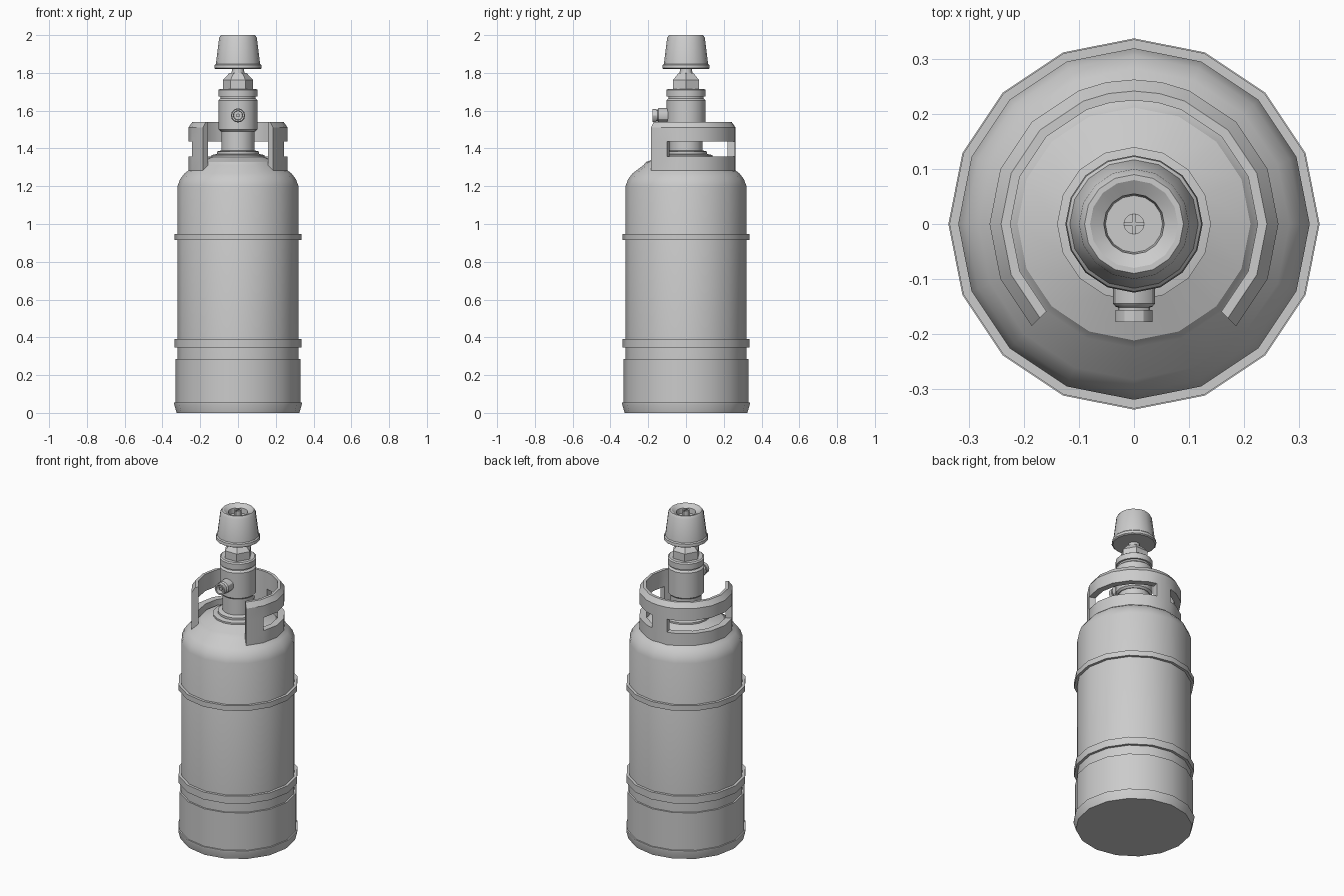
import bpy, bmesh, math
from mathutils import Matrix, Vector

if "Cube" in bpy.data.objects:
    bpy.data.objects.remove(bpy.data.objects["Cube"])


def finish(name, bm, angle=30):
    bmesh.ops.remove_doubles(bm, verts=bm.verts, dist=1e-5)
    bmesh.ops.recalc_face_normals(bm, faces=bm.faces)
    me = bpy.data.meshes.new(name)
    bm.to_mesh(me)
    bm.free()
    ob = bpy.data.objects.new(name, me)
    bpy.context.collection.objects.link(ob)
    bpy.ops.object.select_all(action='DESELECT')
    ob.select_set(True)
    bpy.context.view_layer.objects.active = ob
    bpy.ops.object.shade_smooth_by_angle(angle=math.radians(angle))
    return ob


def lathe(name, profile, sides=16, matrix=None, turn=0):
    """Spin (radius, height) points round z; open ends are capped."""
    bm = bmesh.new()
    rings = []
    for r, z in profile:
        rings.append([bm.verts.new((r * math.cos(turn + 2 * math.pi * i / sides),
                                    r * math.sin(turn + 2 * math.pi * i / sides), z))
                      for i in range(sides)])
    for a, b in zip(rings, rings[1:]):
        for i in range(sides):
            j = (i + 1) % sides
            bm.faces.new((a[i], a[j], b[j], b[i]))
    bm.faces.new(rings[0][::-1])
    bm.faces.new(rings[-1])
    if matrix:
        bmesh.ops.transform(bm, matrix=matrix, verts=bm.verts)
    return finish(name, bm)


# Tank with foot ring and shoulder
lathe("tank", [(0.325, 0), (0.338, 0.045), (0.338, 0.055), (0.33, 0.055), (0.33, 0.285),
               (0.32, 0.285), (0.32, 1.2), (0.307, 1.237), (0.283, 1.268), (0.225, 1.312),
               (0.212, 1.328), (0.14, 1.355), (0.14, 1.365), (0.115, 1.37)])

# Raised bands
for name, z0, z1 in (("lower_band", 0.345, 0.39), ("upper_band", 0.915, 0.947)):
    lathe(name, [(0.318, z0), (0.336, z0), (0.336, z1), (0.318, z1)])

# Neck and valve body
lathe("neck", [(0.112, 1.35), (0.112, 1.383), (0.088, 1.39), (0.088, 1.5)])
lathe("valve_body", [(0.092, 1.49), (0.103, 1.5), (0.103, 1.655), (0.092, 1.665),
                     (0.092, 1.675), (0.103, 1.675), (0.103, 1.71), (0.095, 1.716)])
lathe("packing_nut", [(0.08, 1.71), (0.08, 1.762), (0.045, 1.80)], 6)
lathe("stem", [(0.042, 1.78), (0.032, 1.81), (0.032, 1.83)], 12)

# Hand knob with dished top
lathe("knob", [(0.118, 1.82), (0.125, 1.825), (0.123, 1.842), (0.117, 1.848), (0.1, 1.985),
               (0.09, 2.0), (0.08, 2.0), (0.055, 1.985), (0.052, 1.955)])

# Cross-slotted screw: base plus four quarter blocks
lathe("screw_base", [(0.019, 1.95), (0.019, 1.992)], 12)
bm = bmesh.new()
for k in range(4):
    a = k * math.pi / 2
    c = Vector((math.cos(a + math.pi / 4), math.sin(a + math.pi / 4))) * 0.004
    pts = [c] + [Vector((math.cos(a + t), math.sin(a + t))) * 0.019
                 for t in (0.16, 0.55, 1.02, 1.41)]
    low = bm.faces.new([bm.verts.new((p.x, p.y, 1.992)) for p in pts])
    top = bmesh.ops.extrude_face_region(bm, geom=[low])["geom"]
    bmesh.ops.translate(bm, vec=(0, 0, 0.008),
                        verts=[v for v in top if isinstance(v, bmesh.types.BMVert)])
finish("screw_head", bm)

# Outlet nozzle pointing to the front, with a hollow end and a pin
out = Matrix.Translation((0, 0, 1.575)) @ Matrix.Rotation(math.pi / 2, 4, 'X')
lathe("outlet", [(0.038, 0.08), (0.038, 0.145), (0.034, 0.15), (0.029, 0.152), (0.029, 0.157),
                 (0.034, 0.157), (0.034, 0.178), (0.025, 0.178), (0.023, 0.15)], 12, out)
lathe("outlet_pin", [(0.01, 0.145), (0.01, 0.168)], 8, out)

# Guard collar: open at the front, one long slot each side
angles = [-45, -22.5, 0, 22.5, 45, 67.5, 79, 90, 101, 112.5, 135, 157.5, 180, 202.5, 225]
rows = [(0.263, 1.272), (0.263, 1.357), (0.263, 1.437), (0.263, 1.51), (0.242, 1.54)]
R_IN = 0.225
cells = {(i, j) for i in range(len(angles) - 1) for j in range(4)
         if not (j == 1 and (1 <= i <= 5 or 8 <= i <= 12))}
bm = bmesh.new()
cache = {}


def corner(i, j, outer):
    if (i, j, outer) not in cache:
        r, z = rows[j]
        r = r if outer else R_IN
        a = math.radians(angles[i])
        cache[i, j, outer] = bm.verts.new((r * math.cos(a), r * math.sin(a), z))
    return cache[i, j, outer]


for i, j in cells:
    loop = [(i, j), (i + 1, j), (i + 1, j + 1), (i, j + 1)]
    bm.faces.new([corner(*p, True) for p in loop])
    bm.faces.new([corner(*p, False) for p in loop[::-1]])
    sides = [(i, j - 1), (i + 1, j), (i, j + 1), (i - 1, j)]
    for k, other in enumerate(sides):
        if other not in cells:
            p, q = loop[k], loop[(k + 1) % 4]
            bm.faces.new((corner(*p, True), corner(*p, False),
                          corner(*q, False), corner(*q, True)))
finish("guard_collar", bm)
